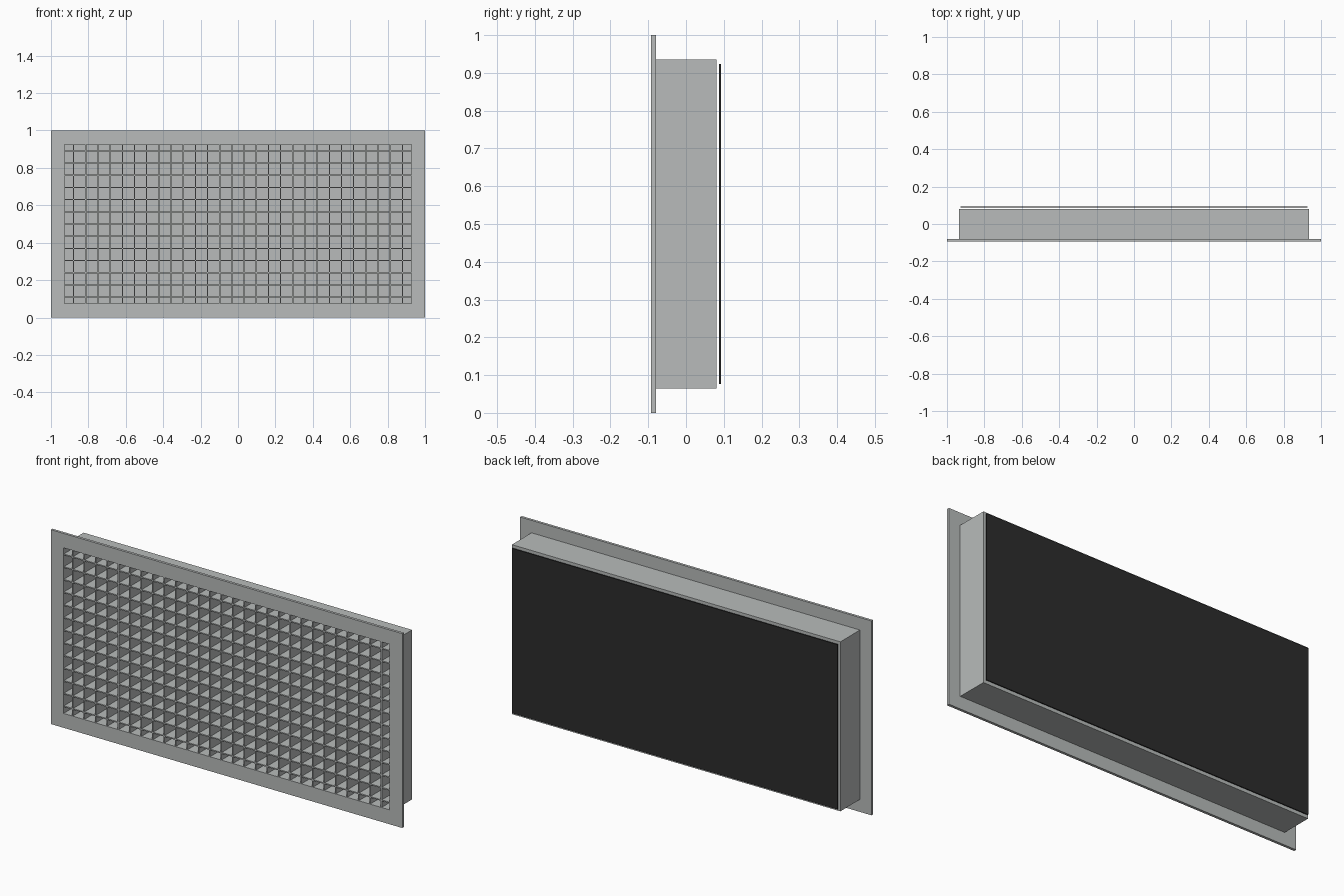
import bpy
import bmesh
from mathutils import Matrix, Vector

cube = bpy.data.objects.get("Cube")
if cube:
    bpy.data.objects.remove(cube, do_unlink=True)


def make_material(name, color):
    mat = bpy.data.materials.new(name)
    mat.use_nodes = True
    mat.diffuse_color = color
    mat.node_tree.nodes["Principled BSDF"].inputs["Base Color"].default_value = color
    return mat


grey = make_material("grey metal", (0.48, 0.5, 0.495, 1))
black = make_material("black filter", (0.025, 0.025, 0.025, 1))


def make_boxes(name, boxes, mat):
    """One object made of boxes, each given by its low and high corner."""
    bm = bmesh.new()
    for low, high in boxes:
        low, high = Vector(low), Vector(high)
        matrix = Matrix.Translation((low + high) / 2) @ Matrix.Diagonal((high - low).to_4d())
        bmesh.ops.create_cube(bm, size=1, matrix=matrix)
    mesh = bpy.data.meshes.new(name)
    bm.to_mesh(mesh)
    bm.free()
    mesh.materials.append(mat)
    obj = bpy.data.objects.new(name, mesh)
    bpy.context.collection.objects.link(obj)
    return obj


def make_ring(name, outer, inner, front, back):
    """Rectangular ring with clean corners, extruded in depth."""
    bm = bmesh.new()
    loops = []
    for y in (front, back):
        for half_x, half_z in (outer, inner):
            loops.append([bm.verts.new((sx * half_x, y, MID + sz * half_z))
                          for sx, sz in ((-1, -1), (1, -1), (1, 1), (-1, 1))])
    front_out, front_in, back_out, back_in = loops
    for a, b in ((front_out, front_in), (front_in, back_in),
                 (back_in, back_out), (back_out, front_out)):
        for i in range(4):
            j = (i + 1) % 4
            bm.faces.new((a[i], a[j], b[j], b[i]))
    bmesh.ops.recalc_face_normals(bm, faces=bm.faces)
    mesh = bpy.data.meshes.new(name)
    bm.to_mesh(mesh)
    bm.free()
    mesh.materials.append(grey)
    bpy.context.collection.objects.link(bpy.data.objects.new(name, mesh))


MID = 0.5
OPENING = (0.928, 0.426)
SLEEVE = (0.935, 0.436)
FRONT, FLANGE_BACK, SLEEVE_BACK, BACK = -0.0925, -0.079, 0.0805, 0.0925
PITCH, HALF_BLADE = 0.0651, 0.003
WALL = 0.004

# Front flange and the sleeve behind it
make_ring("front_flange", (1, 0.5), OPENING, FRONT, FLANGE_BACK)
make_ring("sleeve", SLEEVE, OPENING, FLANGE_BACK, SLEEVE_BACK)

# Wall closing the back of the sleeve
ox, oz = OPENING
make_boxes("sleeve_back_wall",
           [((-ox, SLEEVE_BACK - WALL, MID - oz), (ox, SLEEVE_BACK, MID + oz))], grey)

# Egg-crate blades
blade_back = SLEEVE_BACK - WALL
upright = [(i - 13.5) * PITCH for i in range(28)]
level = [MID + (i - 6) * PITCH for i in range(13)]
make_boxes("upright_blades",
           [((x - HALF_BLADE, FRONT + 0.002, MID - oz),
             (x + HALF_BLADE, blade_back, MID + oz)) for x in upright], grey)
make_boxes("level_blades",
           [((-ox, FRONT + 0.0022, z - HALF_BLADE),
             (ox, blade_back, z + HALF_BLADE)) for z in level], grey)

# Filter panel just behind the sleeve
make_boxes("filter_panel",
           [((-0.927, 0.0875, 0.076), (0.927, BACK, 0.924))], black)
